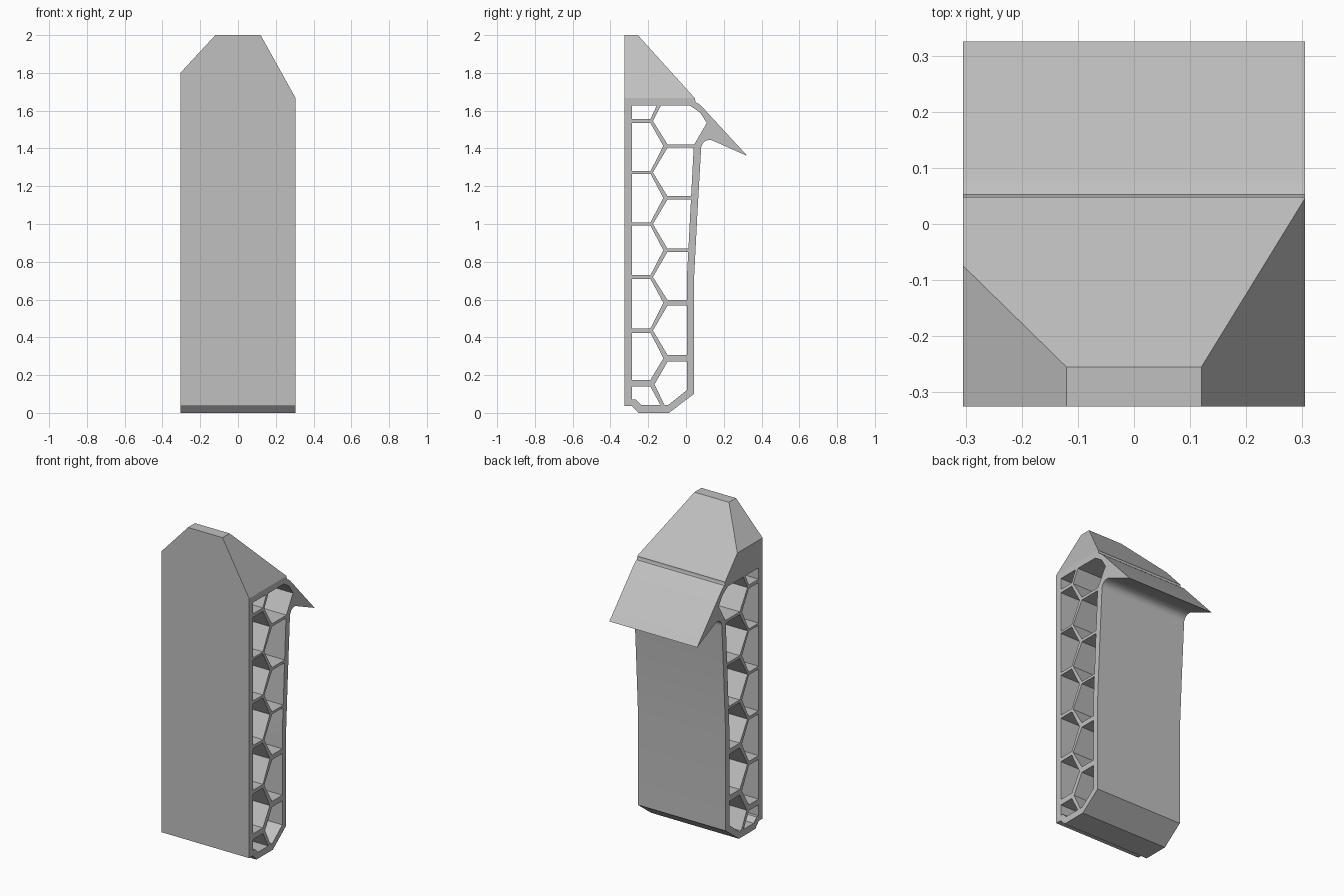
import bpy, bmesh, math
from mathutils import Matrix

cube = bpy.data.objects.get("Cube")
if cube:
    bpy.data.objects.remove(cube, do_unlink=True)

HALF_WIDTH = 0.305
FRONT, DIAG_L, DIAG_R = -0.285, -0.188, -0.098   # front wall inside, rib ends
APEX_L, APEX_R = -0.120, -0.175                  # points of the cells


def back_wall(z):
    """Inside of the back wall, which leans outward above the bend."""
    return 0.004 + max(0, z - 0.7) * 0.052


# Side outline (y, z), with a rounded corner under the eave
fillet = [(0.125 + 0.045 * math.cos(a), 1.40 + 0.045 * math.sin(a))
          for a in (math.radians(180 - 12 * i) for i in range(10))]
outline = [(-0.325, 0.037), (-0.287, 0.037), (-0.252, 0), (-0.09, 0),
           (0.042, 0.10), (0.042, 0.70), (0.06, 1.05)] + fillet + [
           (0.325, 1.36), (0.081, 1.625), (0.066, 1.637), (0.053, 1.644),
           (0.048, 1.655), (0.048, 1.665), (-0.255, 2), (-0.325, 2)]

# Horizontal ribs as (centre height, half thickness)
front_ribs = [(0.157, .018), (0.436, .012), (0.719, .01), (1.0, .009),
              (1.273, .007), (1.545, .011)]
back_ribs = [(0.289, .018), (0.583, .015), (0.861, .008), (1.138, .009),
             (1.413, .009)]

cells = []
# Front column of cells
for i, (low, high) in enumerate(zip(front_ribs, front_ribs[1:])):
    a, b = low[0] + low[1], high[0] - high[1]
    cells.append([(FRONT, a), (DIAG_L, a), (APEX_L, back_ribs[i][0]),
                  (DIAG_L, b), (FRONT, b)])
# Back column of cells
for i, (low, high) in enumerate(zip(back_ribs, back_ribs[1:])):
    a, b = low[0] + low[1], high[0] - high[1]
    cell = [(DIAG_R, a), (back_wall(a), a)]
    if a < 0.7 < b:
        cell.append((back_wall(0.7), 0.7))
    cells.append(cell + [(back_wall(b), b), (DIAG_R, b),
                         (APEX_R, front_ribs[i + 1][0])])
# Partial cells at the bottom and top
cells += [
    [(FRONT, 0.07), (-0.265, 0.07), (-0.237, 0.041), (-0.135, 0.041),
     (DIAG_L, 0.139), (FRONT, 0.139)],
    [(-0.113, 0.041), (-0.095, 0.041), (0.004, 0.12), (0.004, 0.271),
     (DIAG_R, 0.271), (-0.167, 0.15)],
    [(FRONT, 1.556), (DIAG_L, 1.556), (-0.155, 1.627), (FRONT, 1.627)],
    [(APEX_R, 1.545), (DIAG_R, 1.422), (0.044, 1.422), (0.11, 1.535),
     (0.075, 1.59), (0.05, 1.607), (0.02, 1.627), (-0.133, 1.627)],
]

# Extrude the pierced profile across the width
profile = bpy.data.curves.new("profile", 'CURVE')
profile.dimensions = '2D'
profile.fill_mode = 'BOTH'
profile.extrude = HALF_WIDTH
for loop in [outline] + cells:
    spline = profile.splines.new('POLY')
    spline.points.add(len(loop) - 1)
    for point, (y, z) in zip(spline.points, loop):
        point.co = (y, z, 0, 1)
    spline.use_cyclic_u = True
helper = bpy.data.objects.new("profile", profile)
bpy.context.collection.objects.link(helper)
bpy.context.view_layer.update()
mesh = bpy.data.meshes.new_from_object(helper)
bpy.data.objects.remove(helper, do_unlink=True)

bm = bmesh.new()
bm.from_mesh(mesh)
# Profile axes become y and z, the extrusion becomes x
bm.transform(Matrix(((0, 0, 1, 0), (1, 0, 0, 0), (0, 1, 0, 0), (0, 0, 0, 1))))
bmesh.ops.remove_doubles(bm, verts=bm.verts, dist=0.0002)

# Slanted cuts on the two top corners
for (x0, z0), (x1, z1) in [((-0.12, 2), (-HALF_WIDTH, 1.8)),
                           ((0.12, 2), (HALF_WIDTH, 1.667))]:
    side = 1 if x1 > 0 else -1
    normal = (z0 - z1, 0, abs(x1 - x0))
    normal = (normal[0] * side, 0, normal[2])
    bmesh.ops.bisect_plane(bm, geom=bm.verts[:] + bm.edges[:] + bm.faces[:],
                           dist=0.00001, plane_co=(x0, 0, z0),
                           plane_no=normal, clear_outer=True)
    rim = [e for e in bm.edges if e.is_boundary]
    bmesh.ops.holes_fill(bm, edges=rim, sides=0)
bmesh.ops.recalc_face_normals(bm, faces=bm.faces)
bm.to_mesh(mesh)
bm.free()

grey = bpy.data.materials.new("light grey")
grey.use_nodes = True
colour = (0.53, 0.53, 0.53, 1)
grey.diffuse_color = colour
grey.node_tree.nodes["Principled BSDF"].inputs["Base Color"].default_value = colour
mesh.materials.clear()
mesh.materials.append(grey)
for face in mesh.polygons:
    face.material_index = 0

body = bpy.data.objects.new("honeycomb_body", mesh)
bpy.context.collection.objects.link(body)
bpy.context.view_layer.objects.active = body
body.select_set(True)
bpy.ops.object.shade_smooth_by_angle(angle=math.radians(25))
